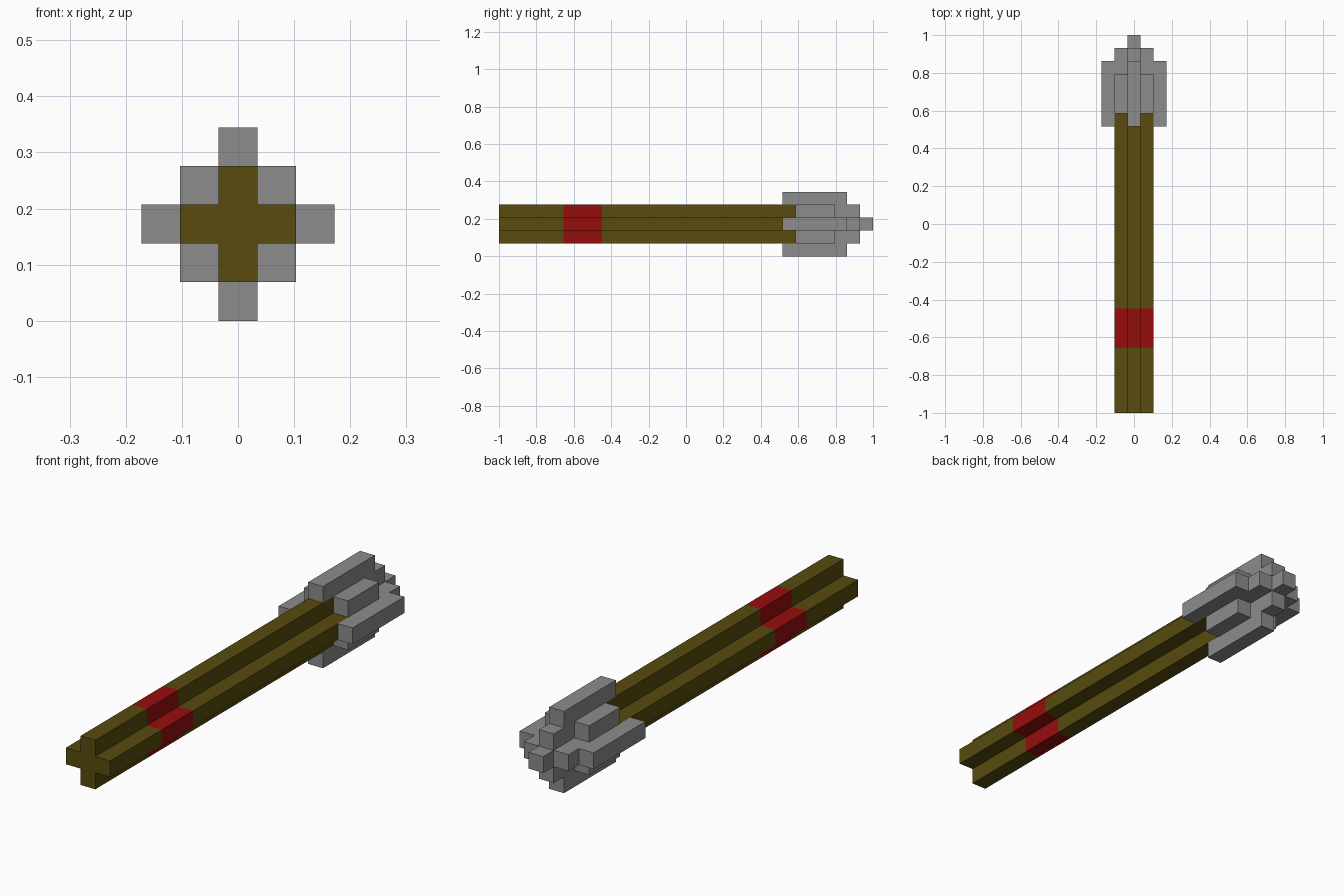
import bpy, bmesh
from mathutils import Matrix, Vector

if "Cube" in bpy.data.objects:
    bpy.data.objects.remove(bpy.data.objects["Cube"], do_unlink=True)

U = 2 / 29          # one block
MID = 2.5 * U       # height of the long axis


def material(name, color):
    m = bpy.data.materials.new(name)
    m.use_nodes = True
    m.diffuse_color = (*color, 1)
    m.node_tree.nodes["Principled BSDF"].inputs["Base Color"].default_value = (*color, 1)
    return m


wood = material("dark wood", (0.098, 0.070, 0.004))
red = material("red band", (0.305, 0.004, 0.004))
stone = material("grey stone", (0.262, 0.262, 0.262))


def finish(name, bm, mats):
    bmesh.ops.recalc_face_normals(bm, faces=bm.faces)
    mesh = bpy.data.meshes.new(name)
    bm.to_mesh(mesh)
    bm.free()
    for m in mats:
        mesh.materials.append(m)
    obj = bpy.data.objects.new(name, mesh)
    bpy.context.collection.objects.link(obj)
    return obj


def cross_bar(name, stops, mats, band=None):
    """Cross-shaped bar along y through the given stops, in blocks."""
    quarter = [(1.5, -0.5), (1.5, 0.5), (0.5, 0.5)]
    profile = []
    for _ in range(4):
        profile += quarter
        quarter = [(-z, x) for x, z in quarter]
    bm = bmesh.new()
    rings = [[bm.verts.new((x * U, s * U - 1, MID + z * U)) for x, z in profile] for s in stops]
    n = len(profile)
    for k, (a, b) in enumerate(zip(rings, rings[1:])):
        for i in range(n):
            j = (i + 1) % n
            f = bm.faces.new((a[i], a[j], b[j], b[i]))
            f.material_index = int(k == band)
    bm.faces.new(rings[0])
    bm.faces.new(rings[-1])
    return finish(name, bm, mats)


def block(name, x, z, start, end):
    """One-block-square bar centred on (x, z), from start to end along y."""
    bm = bmesh.new()
    place = Matrix.Translation((x * U, (start + end) / 2 * U - 1, MID + z * U))
    bmesh.ops.create_cube(bm, size=1, matrix=place @ Matrix.Diagonal(Vector((U, (end - start) * U, U, 1))))
    return finish(name, bm, [stone])


# Handle with its painted band
cross_bar("handle", [0, 5, 8, 23], [wood, red], band=1)

# Head core and tip
cross_bar("head_core", [23, 28], [stone])
block("head_tip", 0, 0, 28, 29)

# Four outer flanges
for name, x, z in (("left", 2, 0), ("right", -2, 0), ("top", 0, 2), ("bottom", 0, -2)):
    block(name + "_flange", x, z, 22, 27)

# Four blocks filling the inner corners
for side, x in (("left", 1), ("right", -1)):
    for level, z in (("upper", 1), ("lower", -1)):
        block(f"{level}_{side}_corner", x, z, 23, 26)
